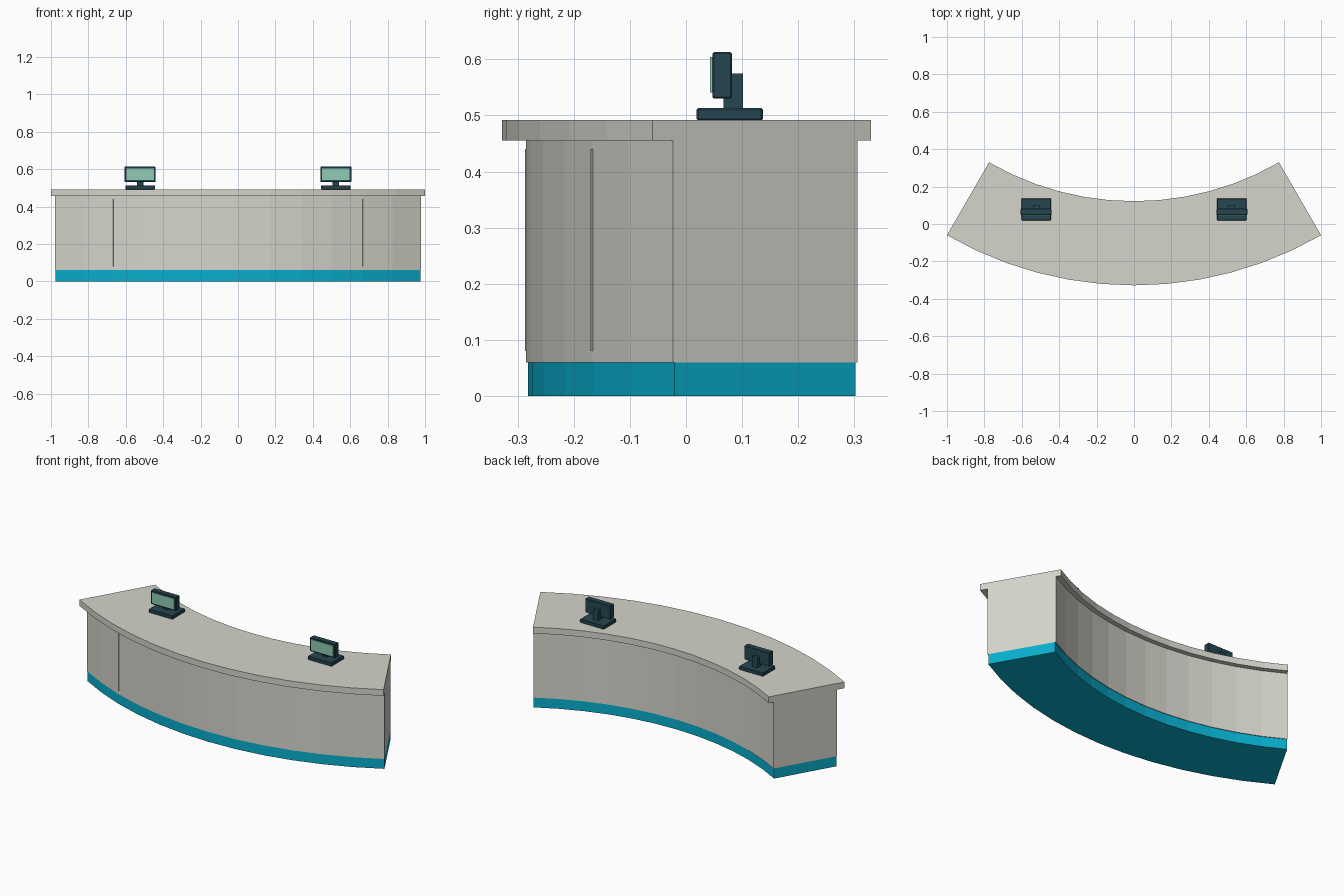
import bpy, bmesh, math
from mathutils import Matrix

if "Cube" in bpy.data.objects:
    bpy.data.objects.remove(bpy.data.objects["Cube"])

CY = 1.672            # centre of the arcs lies behind the counter
HALF = math.radians(30)
SEGS = 12


def material(name, rgb):
    m = bpy.data.materials.new(name)
    lin = [(c / 255 / 12.92) if c < 11 else ((c / 255 + 0.055) / 1.055) ** 2.4 for c in rgb]
    m.diffuse_color = (*lin, 1)
    m.use_nodes = True
    m.node_tree.nodes["Principled BSDF"].inputs["Base Color"].default_value = m.diffuse_color
    return m


STONE = material("warm_grey", (213, 212, 203))
TEAL = material("teal", (8, 174, 205))
DARK = material("dark_slate", (38, 70, 82))
SCREEN = material("screen_green", (143, 204, 181))


def finish(bm, name, mat):
    bmesh.ops.recalc_face_normals(bm, faces=bm.faces)
    me = bpy.data.meshes.new(name)
    bm.to_mesh(me)
    bm.free()
    me.materials.append(mat)
    ob = bpy.data.objects.new(name, me)
    bpy.context.collection.objects.link(ob)
    return ob


def arc_block(name, r_in, r_out, z0, z1, mat):
    """Faceted curved block: a rectangle section swept along the arc."""
    bm = bmesh.new()
    rings = []
    for i in range(SEGS + 1):
        a = -HALF + 2 * HALF * i / SEGS
        section = [(r_in, z0), (r_out, z0), (r_out, z1), (r_in, z1)]
        rings.append([bm.verts.new((r * math.sin(a), CY - r * math.cos(a), z)) for r, z in section])
    for p, q in zip(rings, rings[1:]):
        for k in range(4):
            bm.faces.new((p[k], p[(k + 1) % 4], q[(k + 1) % 4], q[k]))
    bm.faces.new(rings[0])
    bm.faces.new(rings[-1])
    return finish(bm, name, mat)


def box(name, x, y, z, mat, bevel=0, turn=None):
    """Box from (min, max) pairs."""
    bm = bmesh.new()
    mid = [(p[0] + p[1]) / 2 for p in (x, y, z)]
    size = [p[1] - p[0] for p in (x, y, z)]
    bmesh.ops.create_cube(bm, size=1, matrix=Matrix.Translation(mid) @ Matrix.Diagonal((*size, 1)))
    if bevel:
        bmesh.ops.bevel(bm, geom=bm.edges[:], offset=bevel, segments=1, affect='EDGES')
    if turn:
        bmesh.ops.transform(bm, matrix=turn, verts=bm.verts)
    return finish(bm, name, mat)


# Curved counter
arc_block("plinth", 1.582, 1.954, 0, 0.06, TEAL)
arc_block("counter_body", 1.578, 1.957, 0.06, 0.455, STONE)
arc_block("countertop", 1.55, 2.0, 0.455, 0.492, STONE)

# Thin panel joint strips on the front
for i, deg in enumerate((-20, 0, 20)):
    turn = Matrix.Translation((0, CY, 0)) @ Matrix.Rotation(math.radians(deg), 4, 'Z')
    box(f"panel_joint_{i + 1}", (-0.003, 0.003), (-1.959, -1.95), (0.08, 0.44), STONE, turn=turn)

# Two monitors
for side, cx in (("left", -0.523), ("right", 0.523)):
    def span(w):
        return (cx - w / 2, cx + w / 2)
    box(f"monitor_base_{side}", span(0.158), (0.019, 0.137), (0.491, 0.513), DARK, 0.003)
    box(f"monitor_neck_{side}", span(0.034), (0.067, 0.102), (0.51, 0.575), DARK)
    box(f"monitor_case_{side}", span(0.166), (0.047, 0.082), (0.53, 0.613), DARK, 0.003)
    box(f"monitor_screen_{side}", span(0.146), (0.043, 0.048), (0.541, 0.604), SCREEN)
